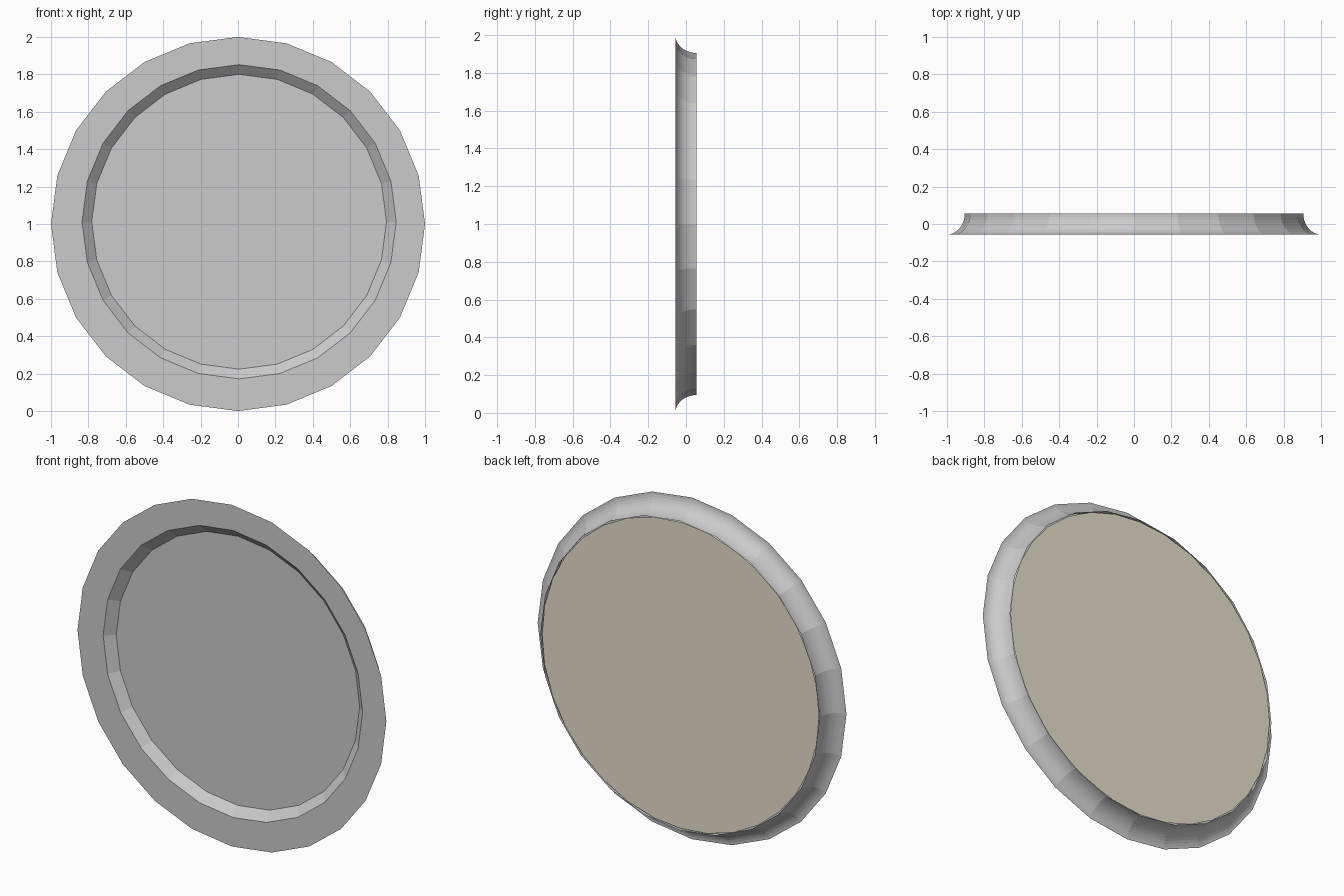
import bpy, bmesh
from math import sin, cos, pi

if "Cube" in bpy.data.objects:
    bpy.data.objects.remove(bpy.data.objects["Cube"])

HALF = 0.056          # half thickness
SIDES = 24


def ring(bm, r, y, n=SIDES, cx=0.0, cz=1.0):
    return [bm.verts.new((cx + r * sin(2 * pi * i / n), y, cz + r * cos(2 * pi * i / n)))
            for i in range(n)]


def bridge(bm, a, b):
    n = len(a)
    for i in range(n):
        j = (i + 1) % n
        bm.faces.new((a[i], b[i], b[j], a[j]))


def finish(bm, name):
    mesh = bpy.data.meshes.new(name)
    bm.to_mesh(mesh)
    bm.free()
    obj = bpy.data.objects.new(name, mesh)
    bpy.context.collection.objects.link(obj)
    return obj


# Dish body: concave rim from back to front, flat border, bevelled recess and floor
bm = bmesh.new()
STEPS = 10
rings = []
for k in range(STEPS + 1):
    t = pi / 2 * k / STEPS
    rings.append(ring(bm, 1 - 0.095 * cos(t), HALF - 2 * HALF * sin(t)))
rings.append(ring(bm, 0.84, -HALF, cx=0.006, cz=1.012))
rings.append(ring(bm, 0.788, -HALF + 0.047, cx=0.006, cz=1.012))
for a, b in zip(rings, rings[1:]):
    bridge(bm, a, b)
bm.faces.new(rings[-1][::-1])
finish(bm, "round_frame")

# Back panel closing the rim
bm = bmesh.new()
bm.faces.new(ring(bm, 0.897, HALF - 0.006, n=32))
panel = finish(bm, "back_panel")
mat = bpy.data.materials.new("sand")
mat.diffuse_color = (0.8, 0.75, 0.6, 1)
mat.use_nodes = True
mat.node_tree.nodes["Principled BSDF"].inputs["Base Color"].default_value = mat.diffuse_color
panel.data.materials.append(mat)
